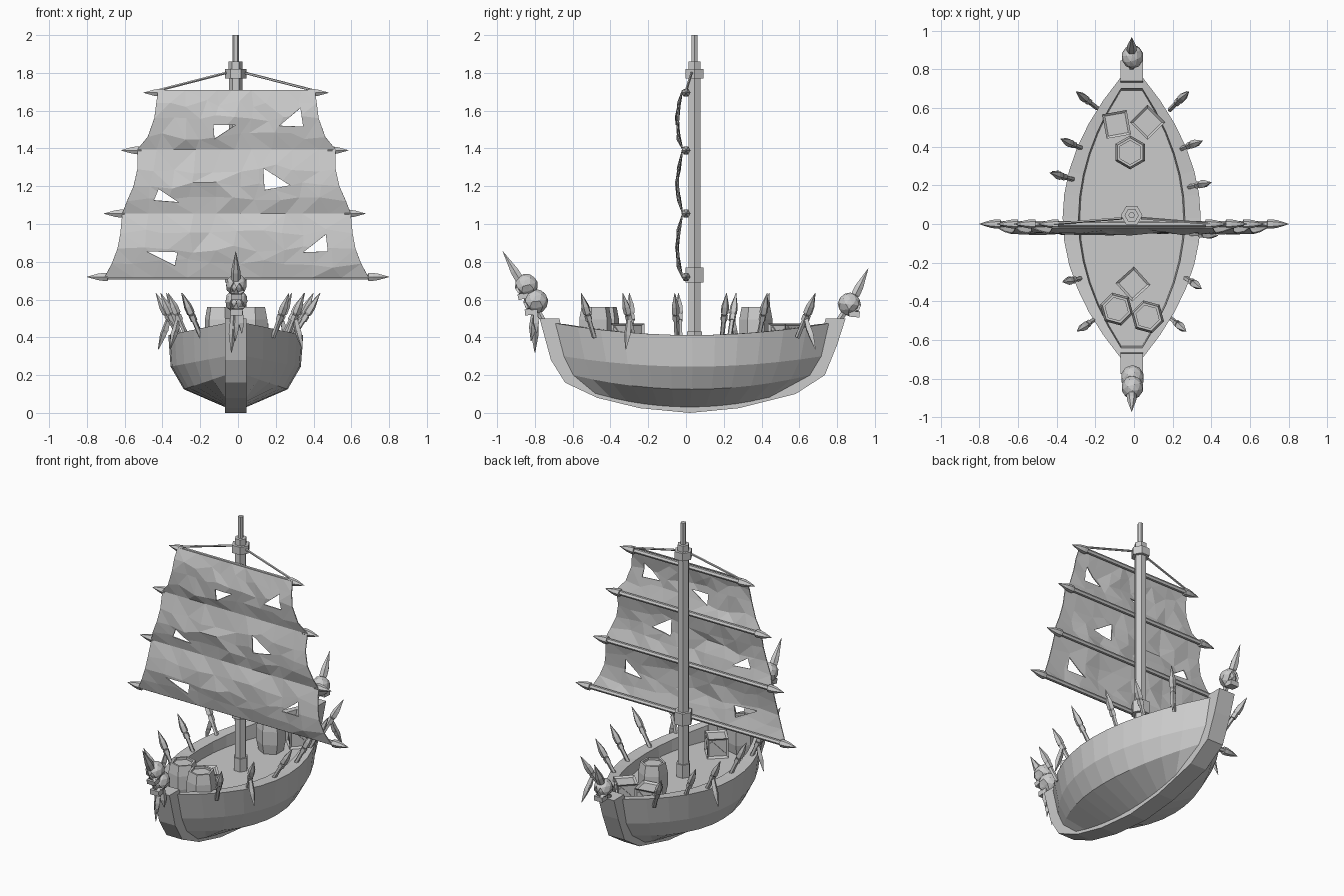
import bpy, bmesh, math, random
from mathutils import Vector, Matrix

random.seed(4)
CX = -0.012          # centre line of the hull and mast
DECK = 0.345

cube = bpy.data.objects.get("Cube")
if cube:
    bpy.data.objects.remove(cube, do_unlink=True)

grey = bpy.data.materials.new("plain_grey")
grey.use_nodes = True
grey.diffuse_color = (0.6, 0.6, 0.6, 1)
grey.node_tree.nodes["Principled BSDF"].inputs["Base Color"].default_value = (0.6, 0.6, 0.6, 1)


def finish(name, bm, normals=True):
    if normals:
        bmesh.ops.recalc_face_normals(bm, faces=bm.faces)
    mesh = bpy.data.meshes.new(name)
    bm.to_mesh(mesh)
    bm.free()
    mesh.materials.append(grey)
    obj = bpy.data.objects.new(name, mesh)
    bpy.context.collection.objects.link(obj)
    return obj


def spun(name, p0, p1, profile, sides=6, turn=0.0):
    """Turned part from p0 to p1; profile holds (fraction along, radius)."""
    p0, p1 = Vector(p0), Vector(p1)
    axis = p1 - p0
    rot = axis.to_track_quat('Z', 'Y').to_matrix()
    bm = bmesh.new()
    rings = []
    for t, r in profile:
        ring = []
        for k in range(sides):
            a = turn + math.tau * k / sides
            ring.append(bm.verts.new(p0 + axis * t + rot @ Vector((r * math.cos(a), r * math.sin(a), 0))))
        rings.append(ring)
    for a, b in zip(rings, rings[1:]):
        for k in range(sides):
            n = (k + 1) % sides
            bm.faces.new((a[k], a[n], b[n], b[k]))
    bm.faces.new(rings[0])
    bm.faces.new(rings[-1])
    return finish(name, bm)


def rod(name, p0, p1, r, sides=6):
    return spun(name, p0, p1, [(0, r), (1, r)], sides)


def box(bm, size, matrix):
    bmesh.ops.create_cube(bm, size=1, matrix=matrix @ Matrix.Diagonal((*size, 1)))


# Hull: levels of (front y, back y, half width, middle z, end z), lofted lengthways
levels = [(-0.48, 0.52, 0.055, 0.03, 0.10), (-0.60, 0.66, 0.275, 0.125, 0.20),
          (-0.65, 0.72, 0.345, 0.245, 0.30), (-0.695, 0.76, 0.357, 0.412, 0.475),
          (-0.64, 0.70, 0.275, 0.412, 0.47), (-0.63, 0.69, 0.268, DECK, DECK)]
bm = bmesh.new()
rings = []
for i in range(13):
    s = i / 6 - 1
    side = []
    for y0, y1, w, zm, ze in levels:
        half = 0.055 + (w - 0.055) * (1 - s * s)
        side.append((half, (y0 + y1) / 2 + s * (y1 - y0) / 2, zm + (ze - zm) * s * s))
    ring = [(CX + x, y, z) for x, y, z in side] + [(CX - x, y, z) for x, y, z in reversed(side)]
    rings.append([bm.verts.new(p) for p in ring])
count = len(rings[0])
for a, b in zip(rings, rings[1:]):
    for k in range(count):
        n = (k + 1) % count
        bm.faces.new((a[k], a[n], b[n], b[k]))
for ring in (rings[0], rings[-1]):
    for k in range(count // 2 - 1):
        bm.faces.new((ring[k], ring[k + 1], ring[-k - 2], ring[-k - 1]))
finish("hull", bm)

# Keel with raised posts at both ends
outer = [(-0.775, 0.5), (-0.715, 0.28), (-0.64, 0.16), (-0.47, 0.08), (-0.245, 0.025), (0.02, 0),
         (0.28, 0.025), (0.58, 0.10), (0.735, 0.20), (0.80, 0.36), (0.845, 0.5)]
inner = [(0.74, 0.5), (0.70, 0.36), (0.64, 0.24), (0.5, 0.16), (0.25, 0.09), (0.02, 0.07),
         (-0.22, 0.09), (-0.42, 0.14), (-0.56, 0.22), (-0.63, 0.3), (-0.67, 0.5)]
bm = bmesh.new()
left, right = [[bm.verts.new((CX + x, y, z)) for y, z in outer + inner] for x in (0.058, -0.058)]
total = len(left)
for k in range(total):
    n = (k + 1) % total
    bm.faces.new((left[k], left[n], right[n], right[k]))
for k in range(len(outer) - 1):
    for row in (left, right):
        bm.faces.new((row[k], row[k + 1], row[total - k - 2], row[total - k - 1]))
finish("keel", bm)

# Mast with its collars
MY = 0.045
for name, z0, z1, r in (("mast", DECK, 1.8, 0.036), ("mast_foot", DECK, 0.43, 0.045),
                        ("mast_top", 1.8, 2.0, 0.017), ("lower_collar", 0.69, 0.77, 0.056),
                        ("upper_collar", 1.77, 1.82, 0.056), ("collar_cap", 1.82, 1.86, 0.037)):
    rod(name, (CX, MY, z0), (CX, MY, z1), r)

# Yards with spiked ends, and the ropes that hold the top one
for i, (z, x0, x1) in enumerate([(1.695, -0.5, 0.48), (1.39, -0.62, 0.585),
                                 (1.055, -0.71, 0.675), (0.72, -0.80, 0.80)]):
    length = x1 - x0
    a, b, c = 0.08 / length, 0.085 / length, 0.11 / length
    half = [(0, 0.001), (a * 0.7, 0.019), (b, 0.024), (c, 0.024), (c + 0.001, 0.015)]
    spun(f"yard_{i + 1}", (x0, 0, z), (x1, 0, z), half + [(1 - t, r) for t, r in reversed(half)])
for side in (-1, 1):
    rod("stay_rope", (CX + side * 0.05, 0.03, 1.8), (CX + side * 0.42, 0, 1.705), 0.007, 5)

# Sail: three billowing panels with torn triangular holes
edge = [(1.71, 0.415), (1.64, 0.425), (1.56, 0.435), (1.46, 0.47), (1.395, 0.525),
        (1.29, 0.525), (1.20, 0.545), (1.12, 0.58), (1.055, 0.605),
        (0.95, 0.615), (0.87, 0.63), (0.79, 0.66), (0.715, 0.70)]
bm = bmesh.new()
grid = []
for j, (z, w) in enumerate(edge):
    belly = math.sin(math.pi * (j % 4) / 4)
    row = []
    for i in range(11):
        u = i / 5 - 1
        inside = 0 < i < 10 and j % 4
        dy = random.uniform(-0.009, 0.009) if inside else 0
        dz = random.uniform(-0.025, 0.025) if inside else 0
        dx = random.uniform(-0.025, 0.025) if 0 < i < 10 else 0
        row.append(bm.verts.new((-0.008 + u * w + dx, -0.021 - 0.03 * belly + dy, z + dz)))
    grid.append(row)
for a, b in zip(grid, grid[1:]):
    for i in range(10):
        bm.faces.new((a[i], b[i], b[i + 1], a[i + 1]))
bmesh.ops.triangulate(bm, faces=bm.faces)
holes = [((-0.13, 1.525), (-0.01, 1.525), (-0.125, 1.45)), ((0.33, 1.615), (0.345, 1.515), (0.22, 1.52)),
         ((0.135, 1.295), (0.275, 1.205), (0.14, 1.18)), ((-0.42, 1.185), (-0.315, 1.115), (-0.445, 1.125)),
         ((-0.485, 0.855), (-0.32, 0.85), (-0.335, 0.78)), ((0.465, 0.945), (0.475, 0.855), (0.345, 0.85))]
for hole in holes:
    pts = [Vector((x, 0, z)) for x, z in hole]
    mid = sum(pts, Vector()) / 3
    planes = []
    for p, q in zip(pts, pts[1:] + pts[:1]):
        normal = (q - p).cross(Vector((0, 1, 0))).normalized()
        if normal.dot(mid - p) < 0:
            normal.negate()
        planes.append((p, normal))
    for p, normal in planes:
        near = [f for f in bm.faces if (f.calc_center_median() - mid).length < 0.24]
        geom = set(near) | {e for f in near for e in f.edges} | {v for f in near for v in f.verts}
        bmesh.ops.bisect_plane(bm, geom=list(geom), plane_co=p, plane_no=normal, dist=1e-5)
    gone = [f for f in bm.faces if all((f.calc_center_median() - p).dot(n) > 0 for p, n in planes)]
    bmesh.ops.delete(bm, geom=gone, context='FACES')
sail = finish("sail", bm)
thick = sail.modifiers.new("thickness", 'SOLIDIFY')
thick.thickness = 0.006

# Barrels with recessed lids
for x, y, r in ((-0.02, 0.37, 0.088), (-0.09, -0.44, 0.088), (0.07, -0.48, 0.088)):
    spun("barrel", (x, y, DECK), (x, y, 0.56),
         [(0, r * 0.85), (0.3, r), (0.7, r), (1, r * 0.86), (1, r * 0.7), (0.93, r * 0.7)],
         6, math.radians(random.choice((30, 45))))

# Crates with framed, braced sides
for x, y, turn in ((-0.09, 0.515, 10), (0.07, 0.525, 45), (-0.005, -0.31, 42)):
    bm = bmesh.new()
    at = Matrix.Translation((x, y, DECK + 0.065)) @ Matrix.Rotation(math.radians(turn), 4, 'Z')
    bmesh.ops.create_cube(bm, size=0.128, matrix=at)
    bmesh.ops.inset_individual(bm, faces=bm.faces[:], thickness=0.017, depth=-0.010)
    for k in range(4):
        face = at @ Matrix.Rotation(k * math.pi / 2, 4, 'Z') @ Matrix.Translation((0, -0.056, 0))
        box(bm, (0.115, 0.01, 0.017), face @ Matrix.Rotation(math.pi / 4, 4, 'Y'))
    finish("crate", bm)

# Outward leaning stakes along the rail, some with hanging rag tassels
stakes = [(-0.30, 0.685, -0.19, 0.60, 0), (-0.38, 0.44, -0.265, 0.39, 0), (-0.435, 0.265, -0.31, 0.23, 1),
          (-0.41, -0.04, -0.30, -0.03, 0), (-0.37, -0.30, -0.27, -0.28, 1), (-0.295, -0.555, -0.195, -0.485, 0),
          (0.285, 0.685, 0.185, 0.59, 1), (0.355, 0.43, 0.235, 0.385, 0), (0.40, 0.215, 0.28, 0.19, 0),
          (0.435, -0.06, 0.29, -0.05, 0), (0.35, -0.335, 0.26, -0.275, 1), (0.27, -0.555, 0.185, -0.485, 0)]
for tx, ty, bx, by, rag in stakes:
    tip, base = Vector((tx, ty, 0.635)), Vector((bx, by, 0.40))
    spun("stake", base, tip, [(0, 0.013), (0.5, 0.013), (0.55, 0.022), (0.7, 0.021), (1, 0.001)], 5)
    spun("stake_binding", base.lerp(tip, 0.38), base.lerp(tip, 0.5), [(0, 0.019), (1, 0.019)], 5)
    if rag:
        top = base.lerp(tip, 0.45)
        out = Vector((tx - bx, ty - by, 0)) * 0.45
        for k, drop in ((1.0, 0.17), (0.6, 0.12)):
            spun("rag_tassel", top, top + out * k + Vector((0, 0.01 * k, -drop)),
                 [(0, 0.012), (0.55, 0.018), (1, 0.002)], 4)


# Skulls with sunken eyes and a jaw, facing along y
def skull(name, y, z, r, facing, tilt):
    bm = bmesh.new()
    bmesh.ops.create_icosphere(bm, subdivisions=2, radius=r)
    for v in bm.verts:
        v.co.x *= 0.92
        if v.co.z < -0.45 * r:
            v.co.x *= 0.75
    for sx in (-1, 1):
        aim = Vector((sx * 0.4, -0.9, -0.15)).normalized()
        eyes = sorted(bm.faces, key=lambda f: -f.calc_center_median().normalized().dot(aim))[:3]
        bmesh.ops.inset_region(bm, faces=eyes, thickness=0.004, depth=-0.012)
    box(bm, (r * 0.95, r * 0.9, r * 0.5), Matrix.Translation((0, -r * 0.5, -r * 0.8)))
    spin = Matrix.Rotation(0 if facing < 0 else math.pi, 4, 'Z')
    bm.transform(Matrix.Translation((CX + 0.004, y, z)) @ spin @ Matrix.Rotation(math.radians(tilt), 4, 'X'))
    finish(name, bm)


blade = [(0, 0.016), (0.3, 0.016), (0.36, 0.026), (0.55, 0.025), (1, 0.001)]
skull("bow_upper_skull", -0.845, 0.675, 0.062, -1, 15)
skull("bow_lower_skull", -0.795, 0.59, 0.066, -1, 5)
skull("stern_skull", 0.865, 0.575, 0.062, 1, 5)
spun("bow_spike", (CX, -0.83, 0.62), (CX, -0.97, 0.855), blade, 6)
spun("stern_spike", (CX, 0.86, 0.55), (CX, 0.965, 0.765), blade, 6)
rod("bow_spike_shaft", (CX, -0.74, 0.46), (CX, -0.85, 0.66), 0.016)
rod("stern_spike_shaft", (CX, 0.79, 0.46), (CX, 0.87, 0.58), 0.018)

# Rags hanging below the bow skulls
for x, y, drop in ((-0.035, -0.80, 0.32), (-0.015, -0.82, 0.38), (0.02, -0.79, 0.42)):
    spun("bow_rag", (x * 0.6, -0.80, 0.56), (x, y, drop), [(0, 0.014), (0.6, 0.02), (1, 0.002)], 4)
